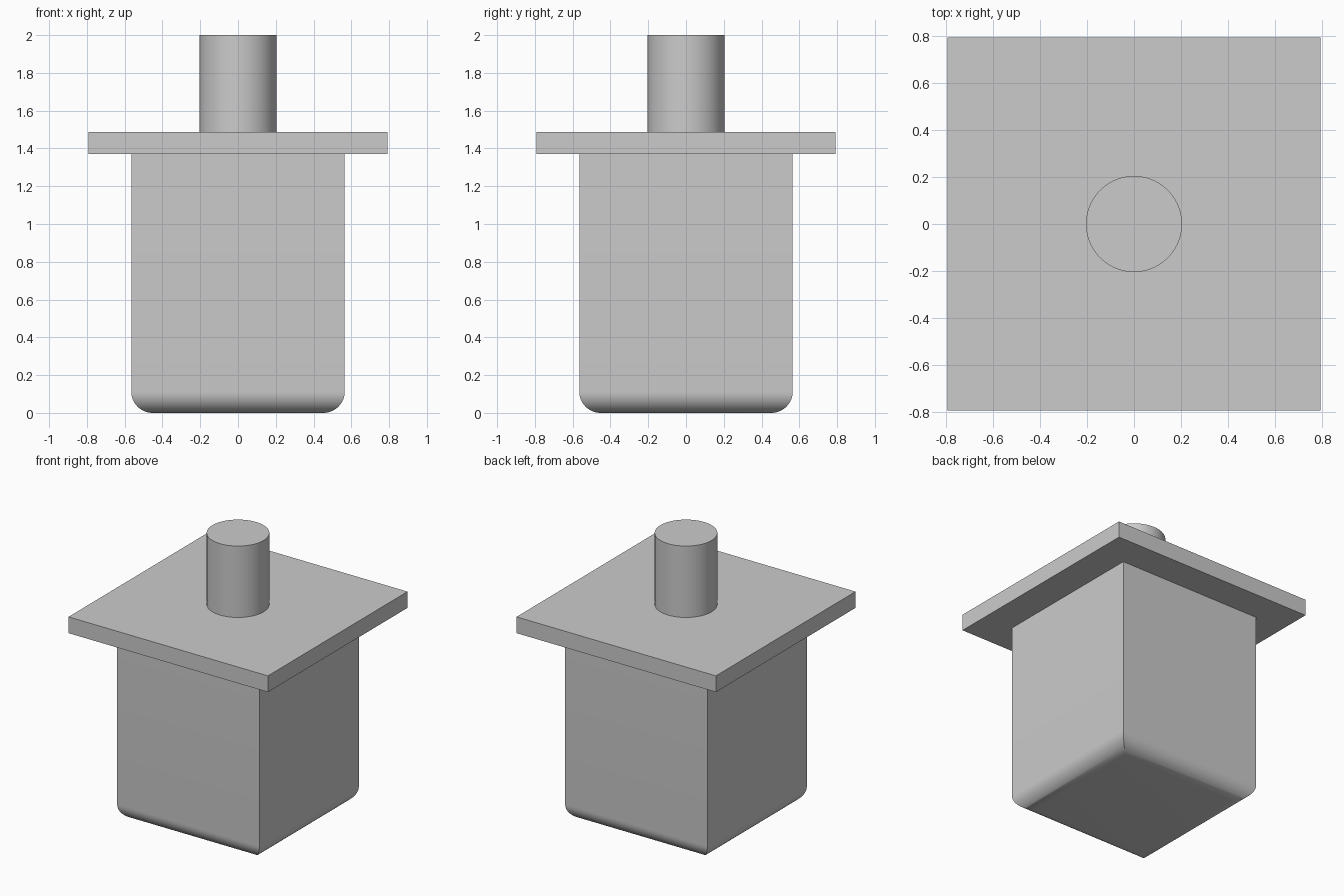
import bpy
import bmesh
import math
from mathutils import Matrix

cube = bpy.data.objects.get("Cube")
if cube:
    bpy.data.objects.remove(cube, do_unlink=True)

grey = bpy.data.materials.new("light_grey")
grey.use_nodes = True
color = (0.6, 0.6, 0.6, 1)
grey.diffuse_color = color
grey.node_tree.nodes["Principled BSDF"].inputs["Base Color"].default_value = color


def finish(bm, name):
    """Turn a bmesh into a named, shaded object."""
    mesh = bpy.data.meshes.new(name)
    bm.to_mesh(mesh)
    bm.free()
    mesh.materials.append(grey)
    obj = bpy.data.objects.new(name, mesh)
    bpy.context.collection.objects.link(obj)
    bpy.ops.object.select_all(action="DESELECT")
    obj.select_set(True)
    bpy.context.view_layer.objects.active = obj
    bpy.ops.object.shade_smooth_by_angle(angle=math.radians(30))
    return obj


def block(width, z0, z1, bottom_radius=0):
    """Square block, optionally with rounded bottom edges."""
    bm = bmesh.new()
    matrix = Matrix.Translation((0, 0, (z0 + z1) / 2)) @ Matrix.Diagonal((width, width, z1 - z0, 1))
    bmesh.ops.create_cube(bm, size=1, matrix=matrix)
    if bottom_radius:
        rim = [e for e in bm.edges if all(v.co.z < z0 + 0.01 for v in e.verts)]
        bmesh.ops.bevel(bm, geom=rim, offset=bottom_radius, segments=12,
                        profile=0.5, affect="EDGES")
    return bm


BODY_TOP, PLATE_TOP, STEM_TOP = 1.37, 1.487, 2.0

# Square body with rounded bottom edges
finish(block(1.13, 0, BODY_TOP, bottom_radius=0.113), "body")

# Wide flat plate
finish(block(1.585, BODY_TOP, PLATE_TOP), "plate")

# Round stem
stem = bmesh.new()
bmesh.ops.create_cone(stem, cap_ends=True, segments=96, radius1=0.204, radius2=0.204,
                      depth=STEM_TOP - PLATE_TOP,
                      matrix=Matrix.Translation((0, 0, (STEM_TOP + PLATE_TOP) / 2)))
finish(stem, "stem")
